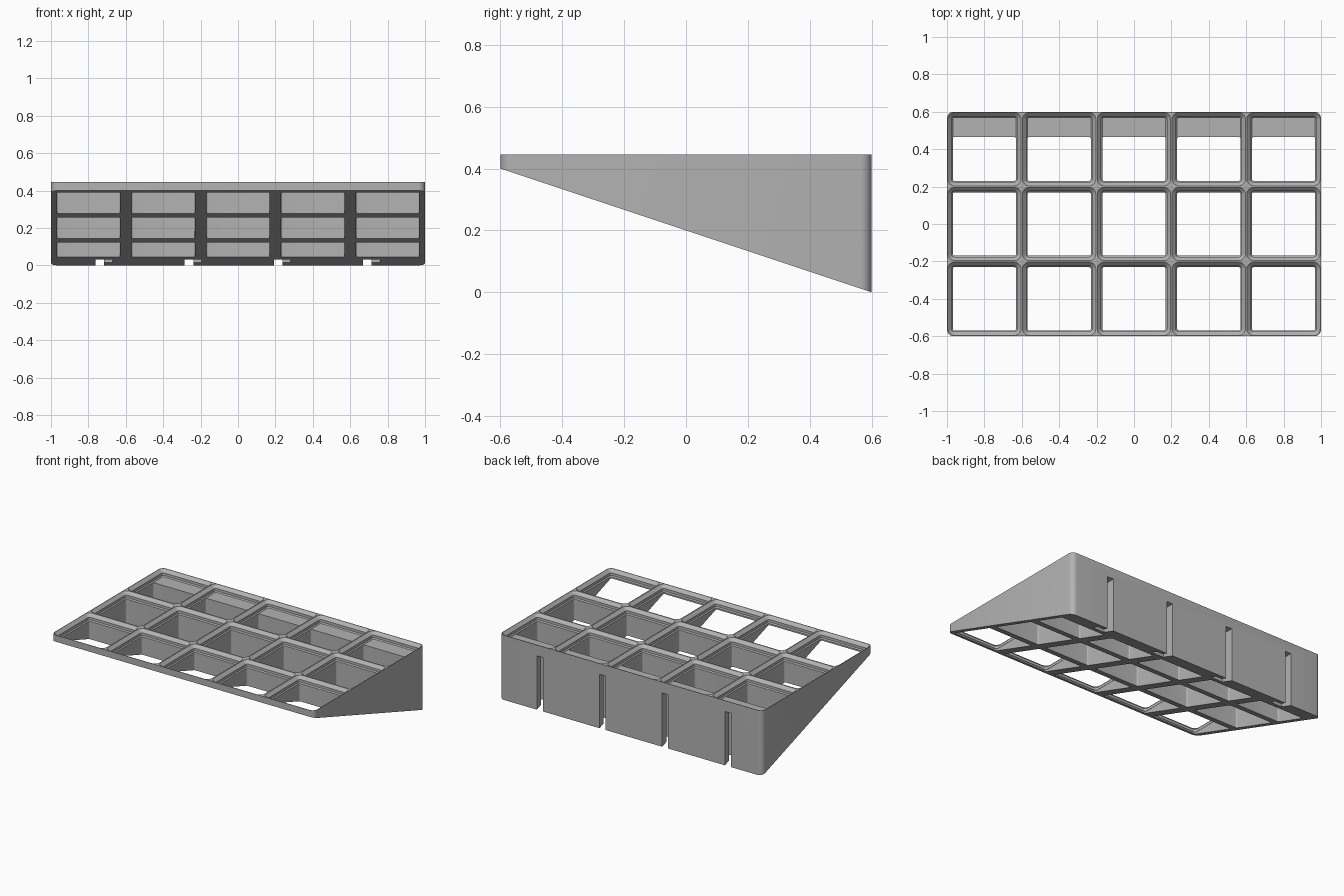
import bpy, bmesh, math

if "Cube" in bpy.data.objects:
    bpy.data.objects.remove(bpy.data.objects["Cube"])

TOP, RIM = 0.445, 0.4          # top of the tray and bottom of the cell rims
UNIT, COLS, ROWS = 0.4, 5, 3

grey = bpy.data.materials.new("plain grey")
grey.use_nodes = True
grey.diffuse_color = (0.45, 0.45, 0.45, 1)
grey.node_tree.nodes["Principled BSDF"].inputs["Base Color"].default_value = (0.45, 0.45, 0.45, 1)


def rounded_ring(x0, x1, y0, y1, r, height, steps=6):
    """Rounded rectangle; height is a function of y."""
    pts = []
    corners = [(x1 - r, y1 - r), (x0 + r, y1 - r), (x0 + r, y0 + r), (x1 - r, y0 + r)]
    for q, (cx, cy) in enumerate(corners):
        for i in range(steps + 1):
            a = math.pi / 2 * (q + i / steps)
            y = cy + r * math.sin(a)
            pts.append((cx + r * math.cos(a), y, height(y)))
    return pts


def loft(bm, rings):
    """Closed solid through rings listed from bottom to top."""
    loops = [[bm.verts.new(p) for p in ring] for ring in rings]
    for low, high in zip(loops, loops[1:]):
        for i in range(len(low)):
            j = (i + 1) % len(low)
            bm.faces.new((low[i], low[j], high[j], high[i]))
    bm.faces.new(loops[0][::-1])
    bm.faces.new(loops[-1])


def make_object(name, bm):
    bmesh.ops.recalc_face_normals(bm, faces=bm.faces[:])
    mesh = bpy.data.meshes.new(name)
    bm.to_mesh(mesh)
    bm.free()
    mesh.materials.append(grey)
    obj = bpy.data.objects.new(name, mesh)
    bpy.context.collection.objects.link(obj)
    return obj


# Wedge body with a sloping underside
half_x, half_y = UNIT * COLS / 2, UNIT * ROWS / 2
bm = bmesh.new()
loft(bm, [rounded_ring(-half_x, half_x, -half_y, half_y, 0.036, lambda y: 0.2 - y / 3),
          rounded_ring(-half_x, half_x, -half_y, half_y, 0.036, lambda y: TOP)])
body = make_object("wedge_grid_tray", bm)

# Stepped cell openings: (inset, corner radius, height) from bottom to top
steps = [(0.031, 0.009, RIM), (0.0245, 0.0155, RIM + 0.007),
         (0.0245, 0.0155, TOP - 0.0205), (0.004, 0.036, TOP), (0.004, 0.036, TOP + 0.1)]
bm = bmesh.new()
for col in range(COLS):
    for row in range(ROWS):
        x, y = -half_x + col * UNIT, -half_y + row * UNIT

        def ring(inset, r, z, back=None):
            y1 = y + UNIT - inset if back is None else back
            return rounded_ring(x + inset, x + UNIT - inset, y + inset, y1, r, lambda _: z)

        rings = [ring(*s) for s in steps]
        # The back row narrows below the rim, leaving a thick back wall with a ledge
        back = 0.465 if row == ROWS - 1 else None
        if back:
            rings.insert(0, ring(0.031, 0.009, RIM - 0.001, back))
        rings.insert(0, ring(0.031, 0.009, -0.1, back))
        loft(bm, rings)
cells = make_object("cell_cutter", bm)

# Hooked mounting slots in the back wall, open at the bottom
bm = bmesh.new()
for i in range(4):
    x = -0.762 + i * 0.477
    outline = [(0, 0.7), (0, 0.51), (0.09, 0.51), (0.09, 0.555), (0.046, 0.555), (0.046, 0.7)]
    loft(bm, [[(x + u, v, z) for u, v in outline] for z in (-0.1, 0.37)])
slots = make_object("slot_cutter", bm)

# Cut the openings and bake the result
for cutter in (cells, slots):
    cutter.hide_render = True
    mod = body.modifiers.new("cut", "BOOLEAN")
    mod.operation = "DIFFERENCE"
    mod.solver = "EXACT"
    mod.object = cutter
bpy.context.view_layer.update()
result = bpy.data.meshes.new_from_object(body.evaluated_get(bpy.context.evaluated_depsgraph_get()))
body.modifiers.clear()
body.data = result
result.materials.clear()
result.materials.append(grey)
for poly in result.polygons:
    poly.material_index = 0
for cutter in (cells, slots):
    bpy.data.objects.remove(cutter)

bpy.ops.object.select_all(action="DESELECT")
body.select_set(True)
bpy.context.view_layer.objects.active = body
bpy.ops.object.shade_smooth_by_angle(angle=math.radians(30))
